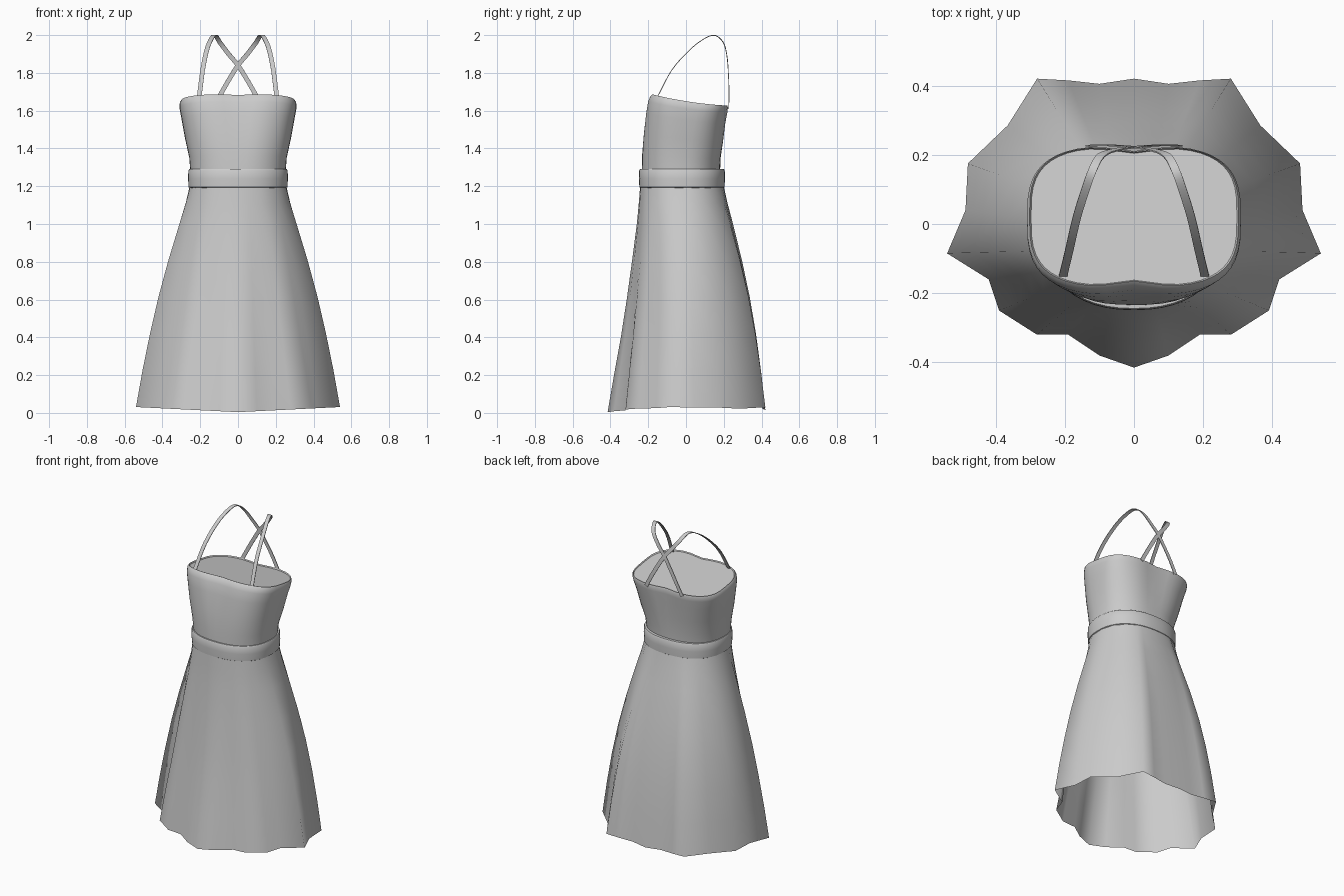
import bpy, bmesh
from math import sin, cos, pi, atan2, exp, radians
from mathutils import Vector

cube = bpy.data.objects.get("Cube")
if cube:
    bpy.data.objects.remove(cube, do_unlink=True)

GREY = (0.6, 0.6, 0.6, 1)
fabric = bpy.data.materials.new("grey_fabric")
fabric.use_nodes = True
fabric.diffuse_color = GREY
fabric.node_tree.nodes["Principled BSDF"].inputs["Base Color"].default_value = GREY


def loft(name, rings, closed=True, cap=False, sharp=40):
    """Skin a list of point rings with quads, optionally capping the last ring."""
    bm = bmesh.new()
    rows = [[bm.verts.new(p) for p in ring] for ring in rings]
    n = len(rows[0])
    for a, b in zip(rows, rows[1:]):
        for i in range(n if closed else n - 1):
            j = (i + 1) % n
            bm.faces.new((a[i], a[j], b[j], b[i]))
    if cap:
        bm.faces.new(rows[-1])
    mesh = bpy.data.meshes.new(name)
    bm.to_mesh(mesh)
    bm.free()
    mesh.shade_smooth()
    mesh.set_sharp_from_angle(angle=radians(sharp))
    mesh.materials.append(fabric)
    obj = bpy.data.objects.new(name, mesh)
    bpy.context.collection.objects.link(obj)
    return obj


def oval(a, rx, front, back, p):
    """Point on a rounded-box outline at angle a."""
    c, s = cos(a), sin(a)
    x = rx * abs(c) ** (2 / p) * (1 if c > 0 else -1)
    y = abs(s) ** (2 / p) * (1 if s > 0 else -1)
    return x, (front + back) / 2 + y * (back - front) / 2


def rim_height(y):
    return 1.65 - 0.16 * y + 0.25 * y * y


ANGLES = [2 * pi * i / 48 for i in range(48)]

# Bodice: height fraction, half width, front, back, squareness
rows = [(0, .25, -.235, .18, 2.3), (.25, .258, -.237, .187, 2.4),
        (.5, .28, -.23, .203, 2.6), (.75, .298, -.218, .215, 2.8),
        (.9, .309, -.207, .225, 3), (.97, .309, -.195, .228, 3.1),
        (1, .302, -.183, .225, 3.2)]
bodice = []
for t, rx, front, back, p in rows:
    ring = []
    for a in ANGLES:
        x, y = oval(a, rx, front, back, p)
        y -= (1 if y > 0 else -1) * 0.018 * t * exp(-(x / 0.08) ** 2)
        ring.append((x, y, 1.25 + (rim_height(y) - 1.25) * t))
    bodice.append(ring)
loft("bodice", bodice)

# Panel closing the neckline just inside the rim
edge = [(x * 0.985, 0.02 + (y - 0.02) * 0.985, z - 0.008) for x, y, z in bodice[-1]]
loft("neckline_panel", [bodice[-1], edge], cap=True)

# Waistband
band = [(1.19, -.008), (1.195, 0), (1.24, .002), (1.283, .001), (1.29, -.003), (1.29, -.02)]
loft("waistband", [[(*oval(a, .262 + d, -.247 - d, .204 + d, 2.3), z) for a in ANGLES]
                   for z, d in band])

# Skirt: scalloped hem, blended up to the waist
half = [(0, -.415), (.10, -.38), (.19, -.32), (.28, -.32), (.39, -.25), (.42, -.16),
        (.54, -.085), (.487, .04), (.48, .175), (.365, .285), (.28, .42), (.19, .415),
        (.10, .405), (0, .42)]
hem = half + [(-x, y) for x, y in half[-2:0:-1]]
side_flare = [0, .09, .22, .44, .63, .78, .9, 1]
front_flare = [0, .04, .1, .25, .41, .59, .8, 1]
heights = [1.2, 1.11, 1.0, .8, .6, .4, .2, 0]
skirt = []
for z, ts, tf in zip(heights, side_flare, front_flare):
    ring = []
    for hx, hy in hem:
        a = atan2(hy / .41, hx / .54)
        wx, wy = oval(a, .257, -.243, .2, 2.3)
        t = ts + (tf - ts) * max(0, -sin(a))
        lift = (.004 + .05 * abs(hx) + .012 * (hy > .3)) * (1 - z / 1.2)
        ring.append((wx + (hx - wx) * t, wy + (hy - wy) * t, z + lift))
    skirt.append(ring)
loft("skirt", skirt, sharp=80)

# Shoulder straps: thin ribbons crossing at the back
PATH = [Vector(p) for p in [
    (.205, -.15, 1.675), (.187, -.075, 1.815), (.165, .02, 1.922), (.14, .10, 1.983),
    (.12, .155, 1.998), (.095, .198, 1.96), (.05, .215, 1.90), (0, .222, 1.84),
    (-.05, .226, 1.76), (-.09, .228, 1.69), (-.13, .226, 1.615)]]


def smooth_path(pts, steps=4):
    """Catmull-Rom interpolation through the points."""
    ext = [2 * pts[0] - pts[1]] + pts + [2 * pts[-1] - pts[-2]]
    out = []
    for a, b, c, d in zip(ext, ext[1:], ext[2:], ext[3:]):
        for k in range(steps):
            t = k / steps
            out.append(b + (c - a) * t / 2 + (2 * a - 5 * b + 4 * c - d) * t * t / 2
                       + (3 * b - a - 3 * c + d) * t ** 3 / 2)
    return out + [pts[-1]]


def strap(name, sign):
    path = smooth_path([Vector((p.x * sign, p.y, p.z)) for p in PATH])
    rings = []
    for i, p in enumerate(path):
        tangent = path[min(i + 1, len(path) - 1)] - path[max(i - 1, 0)]
        out = Vector((0, -tangent.z, tangent.y)).normalized()
        side = tangent.cross(out).normalized() * 0.012
        thick = out * 0.002
        rings.append([p + side + thick, p - side + thick, p - side - thick, p + side - thick])
    loft(name, rings, cap=True)


strap("left_strap", 1)
strap("right_strap", -1)

# Consistent outward normals
for obj in bpy.context.collection.objects:
    if obj.type == 'MESH' and fabric.name in obj.data.materials:
        bm = bmesh.new()
        bm.from_mesh(obj.data)
        bmesh.ops.recalc_face_normals(bm, faces=bm.faces)
        bm.to_mesh(obj.data)
        bm.free()
